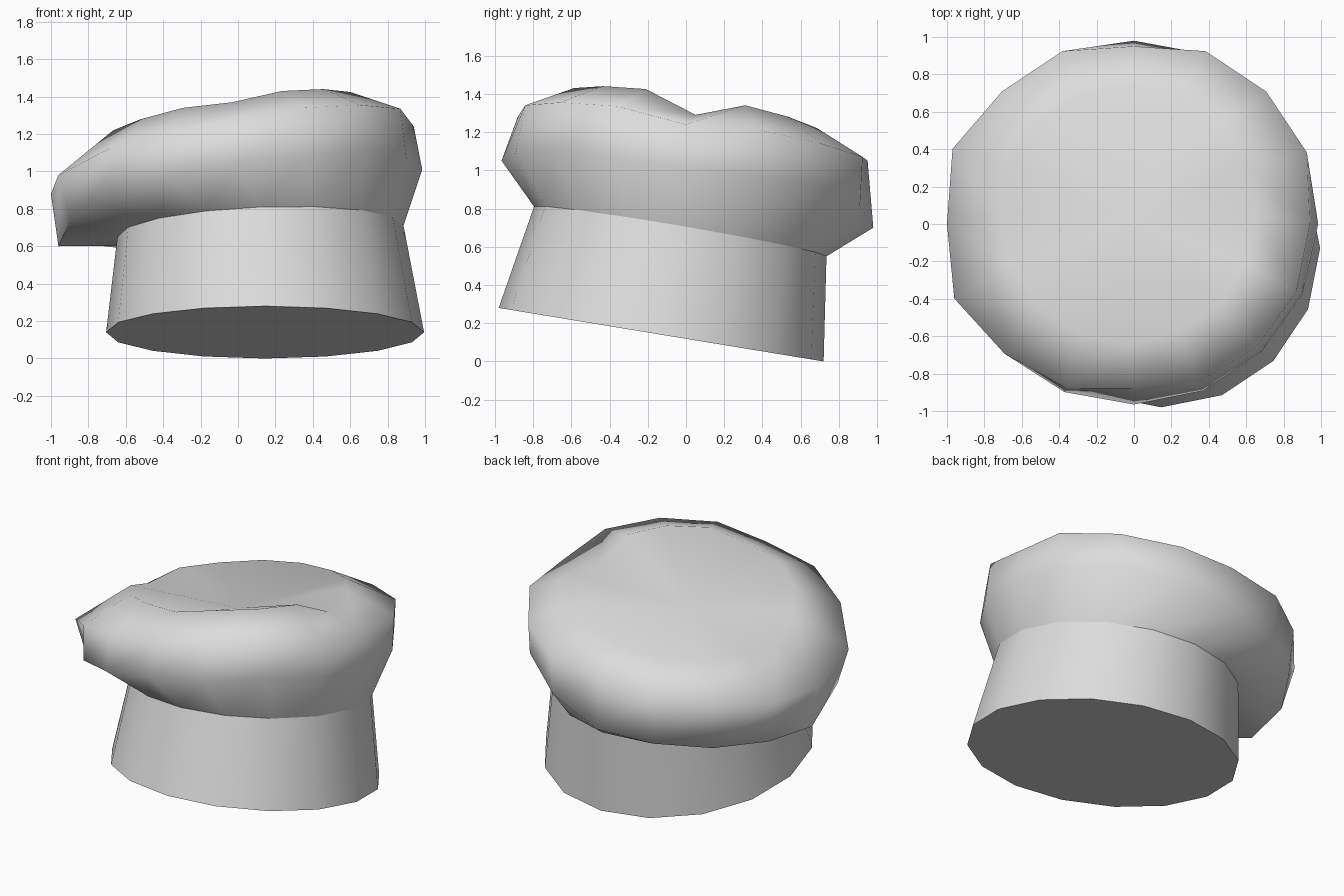
import bpy, bmesh, math

old = bpy.data.objects.get("Cube")
if old:
    bpy.data.objects.remove(old, do_unlink=True)

SIDES = 16

cloth = bpy.data.materials.new("white_cloth")
cloth.use_nodes = True
cloth.diffuse_color = (0.72, 0.72, 0.72, 1)
cloth.node_tree.nodes["Principled BSDF"].inputs["Base Color"].default_value = (0.72, 0.72, 0.72, 1)


def blend(keys, i):
    """Ease between values spaced evenly around the hat, starting at +x."""
    span = SIDES // len(keys)
    q, step = divmod(i, span)
    t = (1 - math.cos(math.pi * step / span)) / 2
    return keys[q] * (1 - t) + keys[(q + 1) % len(keys)] * t


def ring(center, radii, heights):
    points = []
    for i in range(SIDES):
        a = math.tau * i / SIDES
        r = blend(radii, i)
        points.append((center[0] + r * math.cos(a), center[1] + r * math.sin(a), blend(heights, i)))
    return points


def tilted_ring(center, radius, front, right, back, left):
    """Flat ring leaning in y and x."""
    mid = (front + back) / 2
    points = []
    for i in range(SIDES):
        a = math.tau * i / SIDES
        z = mid + (back - front) / 2 * math.sin(a) + (right - left) / 2 * math.cos(a)
        points.append((center[0] + radius * math.cos(a), center[1] + radius * math.sin(a), z))
    return points


def loft(name, rings, tip=None, cap_bottom=False, angle=60):
    bm = bmesh.new()
    loops = [[bm.verts.new(p) for p in r] for r in rings]
    for low, high in zip(loops, loops[1:]):
        for i in range(SIDES):
            j = (i + 1) % SIDES
            bm.faces.new((low[i], low[j], high[j], high[i]))
    if cap_bottom:
        bm.faces.new(loops[0][::-1])
    if tip:
        top = bm.verts.new(tip)
        for i in range(SIDES):
            bm.faces.new((loops[-1][i], loops[-1][(i + 1) % SIDES], top))
    mesh = bpy.data.meshes.new(name)
    bm.to_mesh(mesh)
    bm.free()
    mesh.materials.append(cloth)
    obj = bpy.data.objects.new(name, mesh)
    bpy.context.collection.objects.link(obj)
    bpy.ops.object.select_all(action='DESELECT')
    obj.select_set(True)
    bpy.context.view_layer.objects.active = obj
    bpy.ops.object.shade_smooth_by_angle(angle=math.radians(angle))


# Leaning head band, closed underneath
band_bottom = tilted_ring((0.145, -0.13), 0.85, 0.28, 0.14, 0.0, 0.14)
seam = tilted_ring((0.12, -0.03), 0.765, 0.81, 0.71, 0.55, 0.65)
loft("head_band", [band_bottom, seam], cap_bottom=True, angle=40)

# Puffed crown: widest ring, uneven shoulder, wavy crest and sunken top
widest = ring((0, 0),
              (0.985, 0.99, 0.98, 0.97, 0.96, 0.98, 0.965, 0.965),
              (1.01, 0.93, 0.70, 0.64, 0.60, 0.88, 1.05, 1.12))
shoulder = ring((0, 0),
                (0.94, 1.0, 1.0, 1.0, 0.95, 1.0, 1.0, 1.05,
                 1.0, 1.04, 0.98, 0.95, 0.88, 0.91, 0.93, 0.94),
                (1.24, 1.21, 1.14, 1.07, 1.05, 1.0, 0.97, 0.92,
                 0.88, 0.98, 1.12, 1.21, 1.28, 1.34, 1.355, 1.335))
crest = ring((-0.03, 0.05), (0.68, 0.69, 0.69, 0.69),
             (1.29, 1.34, 1.28, 1.22, 1.18, 1.15, 1.13, 1.14,
              1.12, 1.22, 1.28, 1.34, 1.37, 1.43, 1.44, 1.425))
loft("puffed_crown", [seam, widest, shoulder, crest], tip=(0, 0, 1.16), angle=75)
